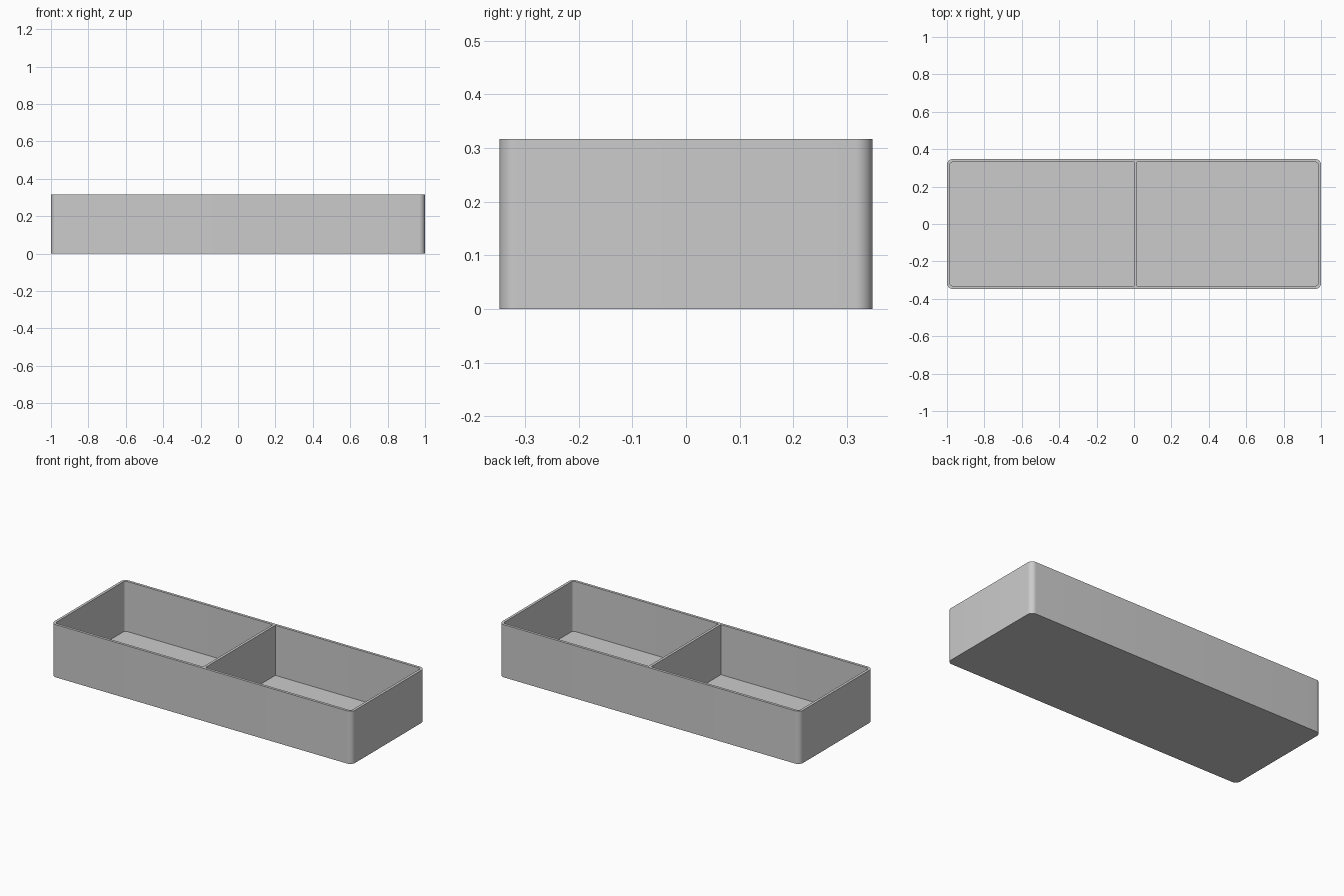
import bpy
import bmesh
from math import cos, sin, pi

cube = bpy.data.objects.get("Cube")
if cube:
    bpy.data.objects.remove(cube, do_unlink=True)

LENGTH, WIDTH, HEIGHT = 2.0, 0.695, 0.317
WALL, RADIUS, STEPS = 0.016, 0.032, 10

grey = bpy.data.materials.new("plain grey")
grey.use_nodes = True
colour = (0.6, 0.6, 0.6, 1)
grey.diffuse_color = colour
grey.node_tree.nodes["Principled BSDF"].inputs["Base Color"].default_value = colour


def finish(bm, name):
    bmesh.ops.recalc_face_normals(bm, faces=bm.faces)
    mesh = bpy.data.meshes.new(name)
    bm.to_mesh(mesh)
    bm.free()
    mesh.materials.append(grey)
    obj = bpy.data.objects.new(name, mesh)
    bpy.context.collection.objects.link(obj)
    return obj


def ring(bm, inset, z):
    """Rounded rectangle of vertices, inset from the outer wall."""
    r = RADIUS - inset
    verts = []
    for i, (sx, sy) in enumerate([(1, 1), (-1, 1), (-1, -1), (1, -1)]):
        for k in range(STEPS + 1):
            a = (i + k / STEPS) * pi / 2
            verts.append(bm.verts.new((sx * (LENGTH / 2 - RADIUS) + r * cos(a),
                                       sy * (WIDTH / 2 - RADIUS) + r * sin(a), z)))
    return verts


# Tray shell: base, outer wall, rim, inner wall, floor
bm = bmesh.new()
rings = [ring(bm, 0, 0), ring(bm, 0, HEIGHT),
         ring(bm, WALL, HEIGHT), ring(bm, WALL, WALL)]
for low, high in zip(rings, rings[1:]):
    for i in range(len(low)):
        j = (i + 1) % len(low)
        bm.faces.new((low[i], low[j], high[j], high[i]))
bm.faces.new(rings[0])
bm.faces.new(rings[-1])
tray = finish(bm, "tray")
bpy.ops.object.select_all(action='DESELECT')
tray.select_set(True)
bpy.context.view_layer.objects.active = tray
bpy.ops.object.shade_smooth_by_angle(angle=pi / 6)

# Divider between the two compartments
bm = bmesh.new()
bmesh.ops.create_cube(bm, size=1)
bmesh.ops.scale(bm, vec=(WALL, WIDTH - 2 * WALL, HEIGHT - WALL), verts=bm.verts)
bmesh.ops.translate(bm, vec=(WALL / 2, 0, (HEIGHT + WALL) / 2), verts=bm.verts)
finish(bm, "divider")
